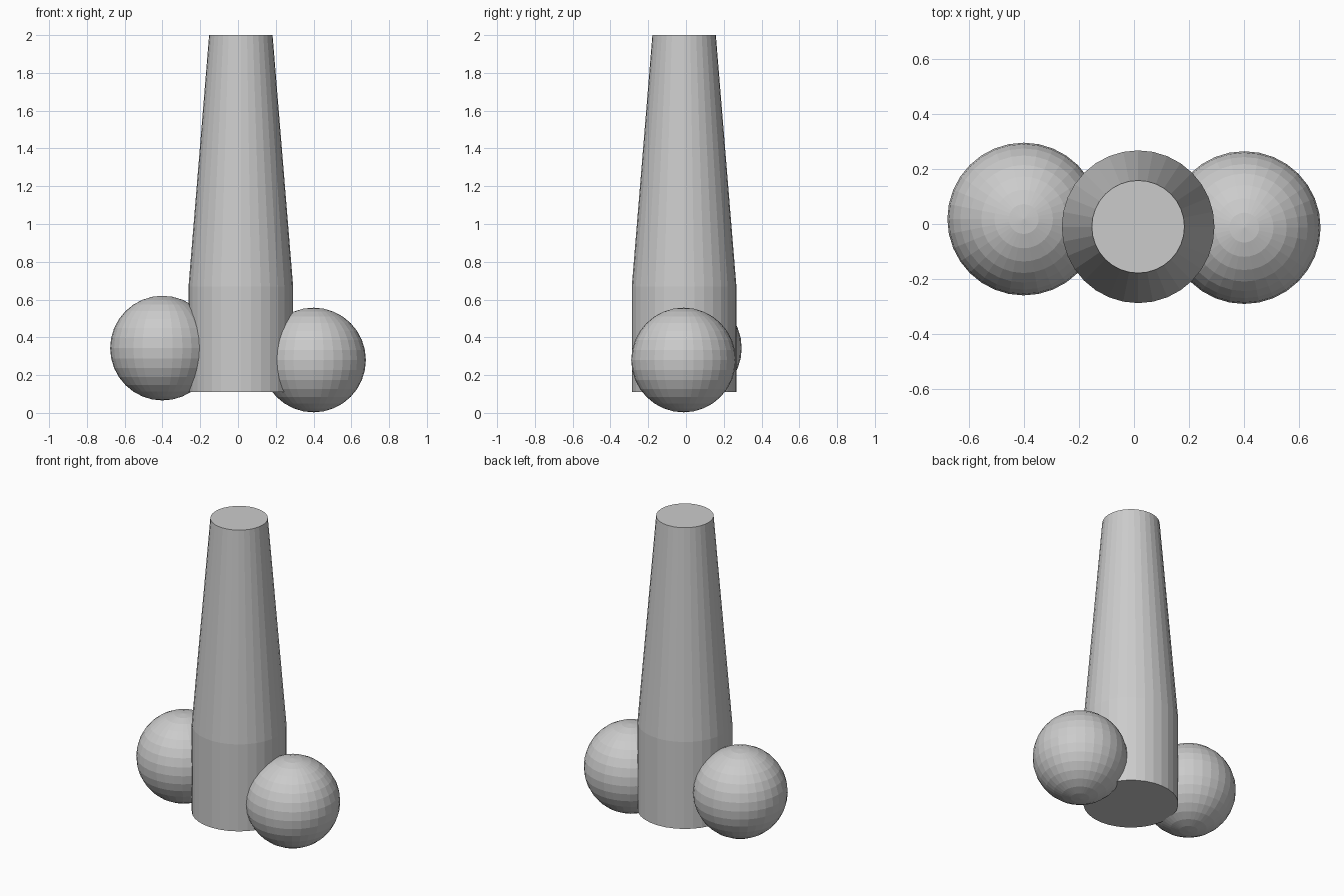
import bpy
import bmesh
from mathutils import Matrix

if "Cube" in bpy.data.objects:
    bpy.data.objects.remove(bpy.data.objects["Cube"])

R = 0.277  # shared radius of the balls and the lower shaft


def add_object(name, bm, location):
    mesh = bpy.data.meshes.new(name)
    bm.to_mesh(mesh)
    bm.free()
    obj = bpy.data.objects.new(name, mesh)
    obj.location = location
    bpy.context.collection.objects.link(obj)


def add_ball(name, location):
    bm = bmesh.new()
    bmesh.ops.create_uvsphere(bm, u_segments=32, v_segments=16, radius=R)
    add_object(name, bm, location)


# Shaft: straight base, then a taper up to a flat top
bm = bmesh.new()
base = bmesh.ops.create_circle(bm, cap_ends=True, segments=32, radius=R)
bottom = bm.faces[:][0]
bottom.normal_flip()
edges = bm.edges[:]
for rise, scale in ((0.56, 1.0), (1.33, 0.168 / R)):
    new = bmesh.ops.extrude_edge_only(bm, edges=edges)["geom"]
    verts = [g for g in new if isinstance(g, bmesh.types.BMVert)]
    edges = [e for e in new if isinstance(e, bmesh.types.BMEdge)
             and all(v in verts for v in e.verts)]
    bmesh.ops.scale(bm, vec=(scale, scale, 1), verts=verts)
    bmesh.ops.translate(bm, vec=(0, 0, rise), verts=verts)
bmesh.ops.contextual_create(bm, geom=edges)
bmesh.ops.recalc_face_normals(bm, faces=bm.faces[:])
add_object("tapered_shaft", bm, (0.015, -0.01, 0.11))

# Balls overlapping the base on either side
add_ball("left_ball", (-0.4, 0.018, 0.343))
add_ball("right_ball", (0.4, -0.013, 0.28))
